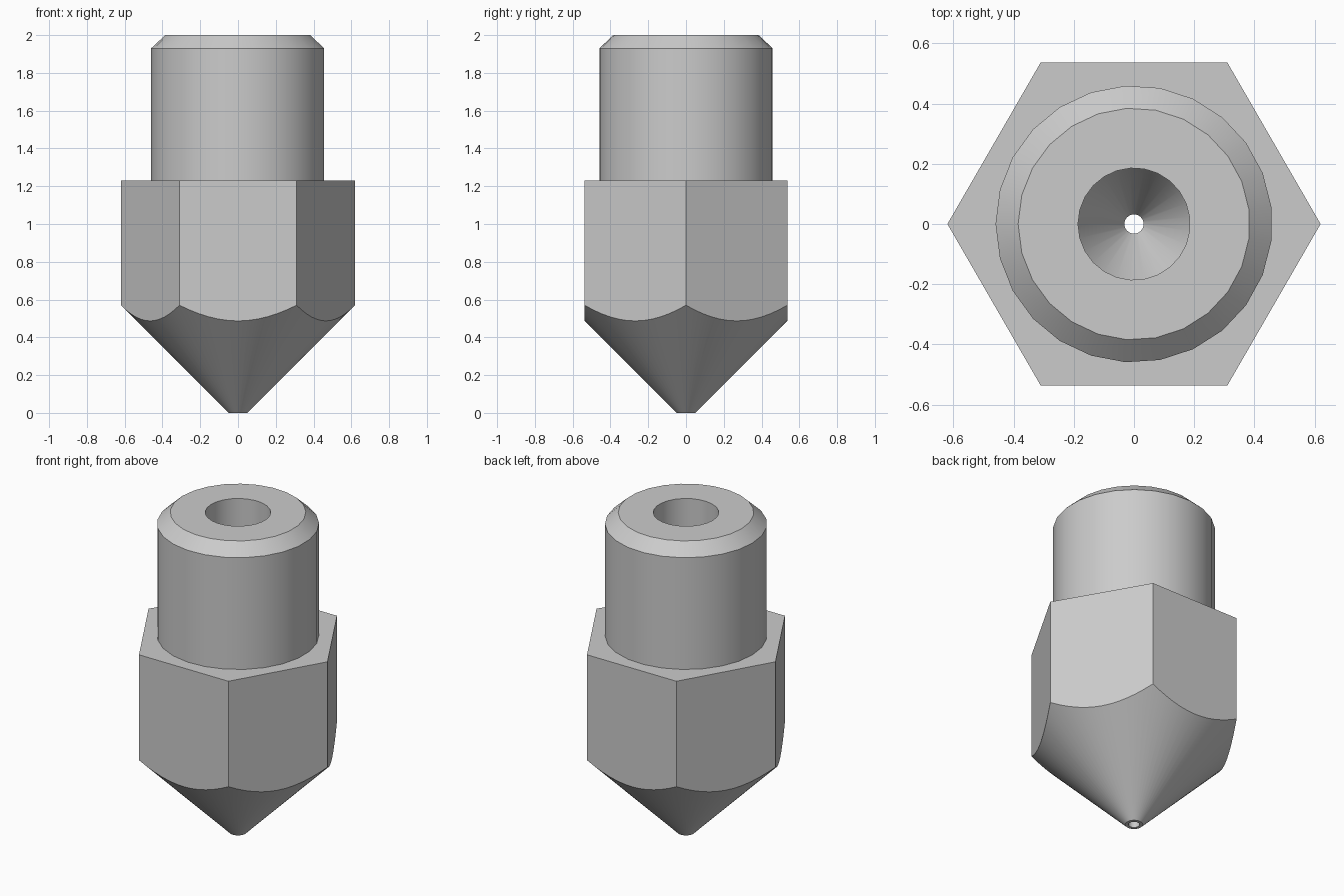
import bpy, bmesh
from math import pi, cos, sin, radians
from mathutils import Vector

cube = bpy.data.objects.get("Cube")
if cube:
    bpy.data.objects.remove(cube, do_unlink=True)

SIDES = 25          # facets of the shank and bore
STEPS = 12          # points along each hexagon side
HEX_R, TIP_R, SHANK_R, HOLE_R = 0.62, 0.05, 0.46, 0.032
SHOULDER_Z = 1.23

bm = bmesh.new()


def circle(radius, z):
    angles = [pi + 2 * pi * i / SIDES for i in range(SIDES)]
    return [bm.verts.new((radius * cos(a), radius * sin(a), z)) for a in angles]


def skin(a, b):
    """Join two rings of equal count with quads."""
    n = len(a)
    for i in range(n):
        j = (i + 1) % n
        bm.faces.new((a[i], a[j], b[j], b[i]))


def fill_between(*rings):
    """Fill the flat area between an outer and an inner ring."""
    edges = []
    for ring in rings:
        for i, v in enumerate(ring):
            w = ring[(i + 1) % len(ring)]
            edges.append(bm.edges.get((v, w)) or bm.edges.new((v, w)))
    bmesh.ops.triangle_fill(bm, edges=edges, use_beauty=True)


# Shank, chamfer, bore, bore floor and orifice turned from one profile
profile = [(SHANK_R, SHOULDER_Z), (SHANK_R, 1.93), (0.385, 2.0),
           (0.186, 2.0), (0.186, 0.38), (HOLE_R, 0.11), (HOLE_R, 0)]
rings = [circle(r, z) for r, z in profile]
for a, b in zip(rings, rings[1:]):
    skin(a, b)

# Hexagon whose lower edge follows the cone in shallow arcs
corners = [Vector((HEX_R * cos(i * pi / 3), HEX_R * sin(i * pi / 3), 0)) for i in range(6)]
hex_top = [bm.verts.new((c.x, c.y, SHOULDER_Z)) for c in corners]
hex_low, tip = [], []
for i in range(6):
    for s in range(STEPS):
        p = corners[i].lerp(corners[(i + 1) % 6], s / STEPS)
        hex_low.append(bm.verts.new((p.x, p.y, p.length - TIP_R)))
        tip.append(bm.verts.new(p.normalized() * TIP_R))
for i in range(6):
    arc = [hex_low[(i * STEPS + s) % len(hex_low)] for s in range(STEPS + 1)]
    bm.faces.new(arc + [hex_top[(i + 1) % 6], hex_top[i]])

# Cone, shoulder and flat tip
skin(hex_low, tip)
fill_between(hex_top, rings[0])
fill_between(tip, rings[-1])
bmesh.ops.recalc_face_normals(bm, faces=bm.faces[:])

mesh = bpy.data.meshes.new("nozzle")
bm.to_mesh(mesh)
bm.free()
nozzle = bpy.data.objects.new("nozzle", mesh)
bpy.context.collection.objects.link(nozzle)

# Plain grey metal
grey = bpy.data.materials.new("grey metal")
grey.use_nodes = True
color = (0.6, 0.6, 0.6, 1)
grey.diffuse_color = color
grey.node_tree.nodes["Principled BSDF"].inputs["Base Color"].default_value = color
mesh.materials.append(grey)

bpy.ops.object.select_all(action="DESELECT")
nozzle.select_set(True)
bpy.context.view_layer.objects.active = nozzle
bpy.ops.object.shade_smooth_by_angle(angle=radians(25))
